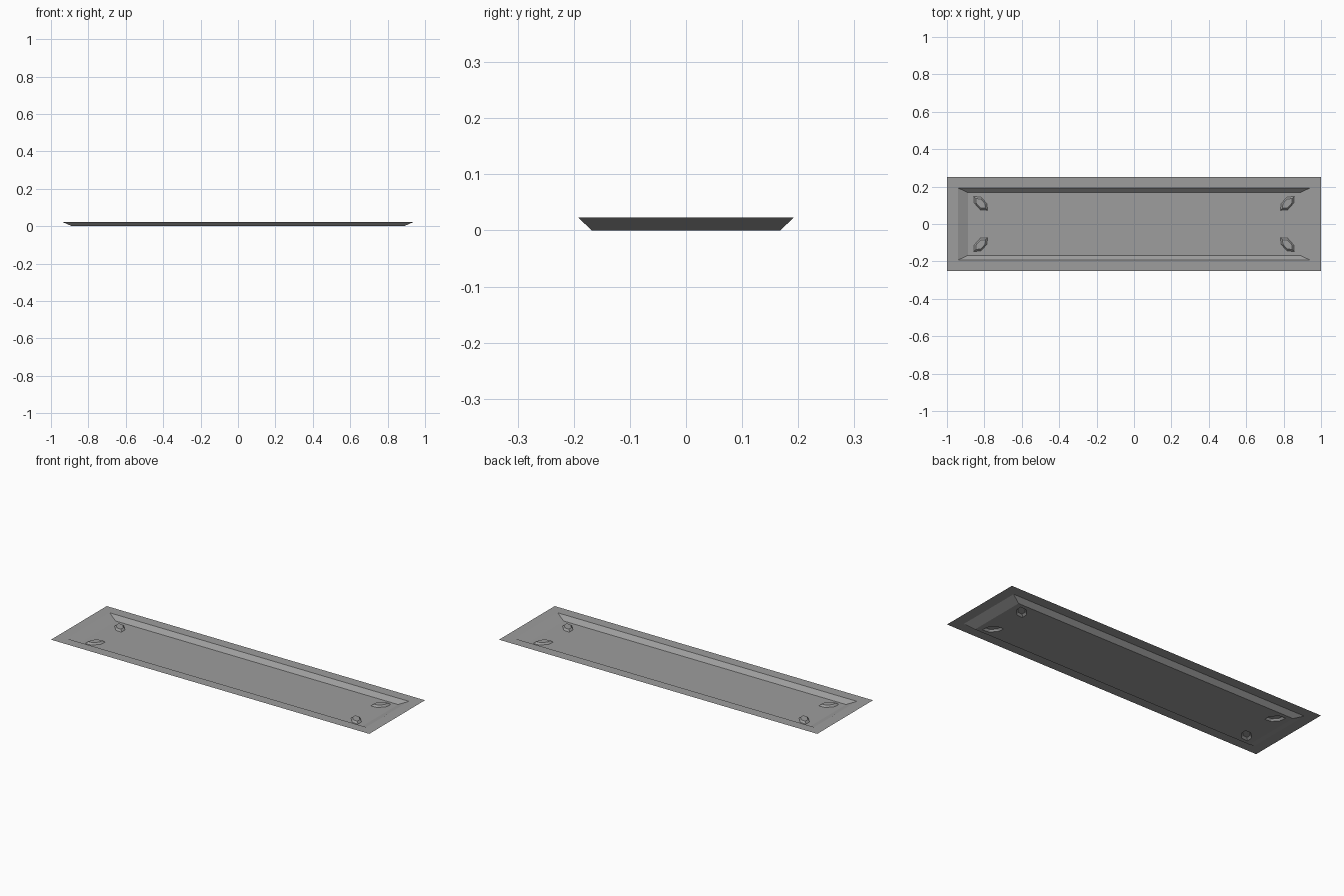
import bpy, bmesh
from mathutils import Vector

cube = bpy.data.objects.get("Cube")
if cube:
    bpy.data.objects.remove(cube, do_unlink=True)

RIM_Z = 0.023
BOSS_Z = 0.01

grey = bpy.data.materials.new("metal grey")
grey.use_nodes = True
colour = (0.34, 0.34, 0.34, 1)
grey.diffuse_color = colour
grey.node_tree.nodes["Principled BSDF"].inputs["Base Color"].default_value = colour

bm = bmesh.new()


def loop(points, z):
    return [bm.verts.new((x, y, z)) for x, y in points]


def rect(hx, hy):
    return [(-hx, -hy), (hx, -hy), (hx, hy), (-hx, hy)]


def bridge(a, b):
    for i in range(len(a)):
        j = (i + 1) % len(a)
        bm.faces.new((a[i], a[j], b[j], b[i]))


def edges_of(verts):
    return [bm.edges.get((verts[i - 1], verts[i])) for i in range(len(verts))]


# Flat rim and sloping tray walls
outer = loop(rect(1.0, 0.25), RIM_Z)
lip = loop(rect(0.94, 0.192), RIM_Z)
base = loop(rect(0.888, 0.168), 0)
bridge(outer, lip)
bridge(lip, base)
floor_edges = edges_of(base)

# Four raised leaf-shaped bosses, pointing to the corners
leaf = [(0.037, 0.037), (0.034, 0.002), (0.002, -0.034),
        (-0.037, -0.037), (-0.034, -0.002), (-0.002, 0.034)]
for sx in (-1, 1):
    for sy in (-1, 1):
        def ring(scale, z):
            pts = [(sx * (0.82 + x * scale), sy * (0.11 + y * scale)) for x, y in leaf]
            return loop(pts if sx * sy < 0 else pts[::-1], z)
        foot, top = ring(1, 0), ring(0.7, BOSS_Z)
        bridge(foot, top)
        bm.faces.new(top)
        floor_edges += edges_of(foot)

# Floor around the bosses
bmesh.ops.triangle_fill(bm, edges=floor_edges, use_beauty=True, normal=Vector((0, 0, 1)))
bm.normal_update()
bmesh.ops.reverse_faces(bm, faces=[f for f in bm.faces if f.normal.z < 0])

mesh = bpy.data.meshes.new("tray_panel")
bm.to_mesh(mesh)
bm.free()
mesh.materials.append(grey)
tray = bpy.data.objects.new("tray_panel", mesh)
bpy.context.collection.objects.link(tray)
